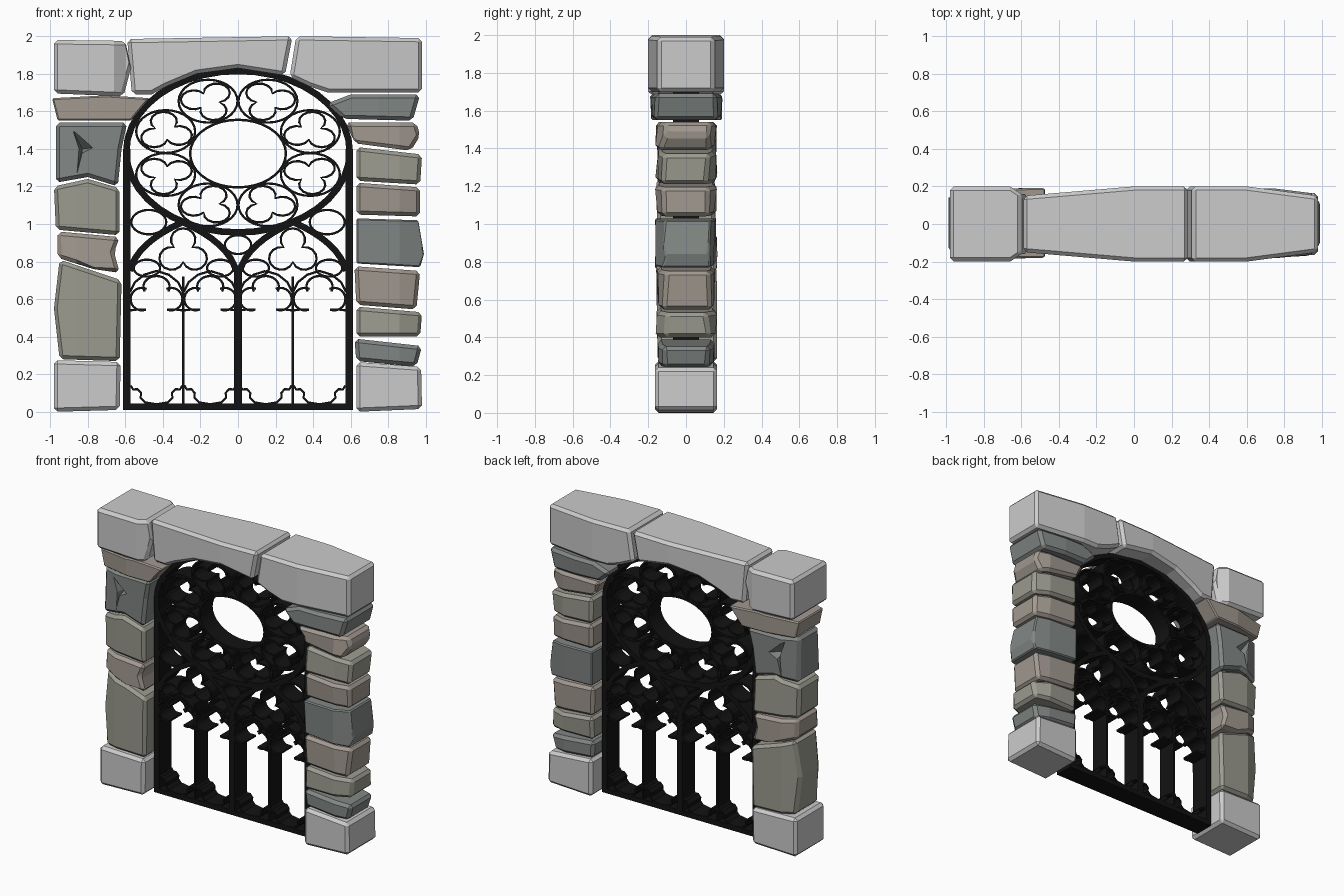
import bpy, bmesh, random
from math import sin, cos, pi, asin, radians
from mathutils import Vector

if "Cube" in bpy.data.objects:
    bpy.data.objects.remove(bpy.data.objects["Cube"])

random.seed(4)


def material(name, rgb):
    m = bpy.data.materials.new(name)
    m.diffuse_color = (*rgb, 1)
    m.use_nodes = True
    m.node_tree.nodes["Principled BSDF"].inputs["Base Color"].default_value = m.diffuse_color
    return m


IRON = material("black_iron", (0.006, 0.006, 0.006))
BEIGE = material("beige_stone", (0.36, 0.32, 0.28))
OLIVE = material("olive_stone", (0.33, 0.33, 0.28))
SLATE = material("slate_stone", (0.22, 0.24, 0.23))


def finish(name, bm, mat=None):
    bmesh.ops.recalc_face_normals(bm, faces=bm.faces)
    me = bpy.data.meshes.new(name)
    bm.to_mesh(me)
    bm.free()
    ob = bpy.data.objects.new(name, me)
    bpy.context.collection.objects.link(ob)
    if mat:
        me.materials.append(mat)
    return ob


# ---------- stones: outline in x-z, half depth varying along x ----------
def depth_at(x, profile):
    if x <= profile[0][0]:
        return profile[0][1]
    for (xa, da), (xb, db) in zip(profile, profile[1:]):
        if x <= xb:
            return da + (db - da) * (x - xa) / (xb - xa)
    return profile[-1][1]


def stone(name, pts, profile, mat=None, rough=0.0, bevel=0.02):
    bm = bmesh.new()
    rings = [[bm.verts.new((x, y, z)) for x, z in pts] for y in (-1, 1)]
    n = len(pts)
    bm.faces.new(rings[0])
    bm.faces.new(rings[1][::-1])
    for i in range(n):
        j = (i + 1) % n
        bm.faces.new((rings[0][i], rings[1][i], rings[1][j], rings[0][j]))
    for x, _ in profile:
        bmesh.ops.bisect_plane(bm, geom=bm.verts[:] + bm.edges[:] + bm.faces[:],
                               plane_co=(x, 0, 0), plane_no=(1, 0, 0), dist=1e-4)
    for v in bm.verts:
        v.co.y *= depth_at(v.co.x, profile) + random.uniform(-rough, rough)
    ob = finish(name, bm, mat)
    mod = ob.modifiers.new("chamfer", 'BEVEL')
    mod.width, mod.segments = bevel, 1
    mod.limit_method, mod.angle_limit = 'ANGLE', radians(35)
    return ob


COLUMN = [(-.98, .115), (-.86, .155), (.86, .155), (.98, .115)]
CAP = [(-.98, .14), (-.75, .185), (.75, .185), (.98, .16)]
FLAT = [(0, .165)]

# Left column, bottom to top
stone("base_left", [(-.98, 0), (-.63, .01), (-.625, .265), (-.98, .275)], FLAT)
left = [
    (OLIVE, [(-.95, .28), (-.63, .27), (-.62, .70), (-.77, .75), (-.95, .81), (-.98, .55)]),
    (BEIGE, [(-.96, .82), (-.77, .76), (-.63, .74), (-.66, .85), (-.63, .93), (-.96, .96)]),
    (OLIVE, [(-.97, .97), (-.63, .94), (-.63, 1.19), (-.80, 1.24), (-.98, 1.20)]),
    (SLATE, [(-.97, 1.22), (-.80, 1.25), (-.64, 1.20), (-.62, 1.40), (-.59, 1.54), (-.97, 1.54)]),
]
stones = [stone(f"left_stone_{i + 1}", p, COLUMN, m, .012) for i, (m, p) in enumerate(left)]
stone("left_cap_stone", [(-.96, 1.55), (-.57, 1.55), (-.47, 1.67), (-.7, 1.685), (-.99, 1.67)], CAP, BEIGE, .008)

# Right column, bottom to top
stone("base_right", [(.63, 0), (.98, .015), (.975, .24), (.63, .265)], FLAT)
right = [
    (SLATE, [(.63, .27), (.95, .24), (.98, .35), (.62, .39)]),
    (OLIVE, [(.63, .40), (.97, .40), (.98, .53), (.63, .56)]),
    (BEIGE, [(.63, .57), (.95, .545), (.97, .75), (.62, .775)]),
    (SLATE, [(.63, .79), (.97, .77), (.99, .84), (.96, 1.02), (.63, 1.03)]),
    (BEIGE, [(.63, 1.05), (.97, 1.04), (.97, 1.195), (.63, 1.22)]),
    (OLIVE, [(.63, 1.23), (.97, 1.21), (.98, 1.37), (.63, 1.41)]),
    (BEIGE, [(.62, 1.43), (.92, 1.39), (.97, 1.47), (.95, 1.54), (.57, 1.54), (.61, 1.46)]),
]
for i, (m, p) in enumerate(right):
    stone(f"right_stone_{i + 1}", p, COLUMN, m, .012)
stone("right_cap_stone", [(.56, 1.56), (.93, 1.55), (.97, 1.69), (.6, 1.69), (.47, 1.64)], CAP, SLATE, .008)

# Chip in the slate stone, front and back
bm = bmesh.new()
for s in (-1, 1):
    rim = [bm.verts.new((x, s * .2, z)) for x, z in
           [(-.92, 1.58), (-.73, 1.41), (-.83, 1.36), (-.88, 1.16), (-.86, 1.4)]]
    tip = bm.verts.new((-.83, s * .08, 1.4))
    bm.faces.new(rim)
    for a, b in zip(rim, rim[1:] + rim[:1]):
        bm.faces.new((a, b, tip))
chip = finish("chip_cutter", bm)
chip.hide_render = True
chip.display_type = 'WIRE'
cut = stones[3].modifiers.new("chip", 'BOOLEAN')
cut.operation, cut.object, cut.solver = 'DIFFERENCE', chip, 'EXACT'


# Lintel stones; undersides follow the arch
def arch(x):
    return (x, 1.385 + .445 * (1 - (x / .61) ** 2) ** .5)


stone("lintel_left", [(-.98, 1.695), (-.61, 1.68), (-.57, 1.83), (-.60, 1.975), (-.98, 1.98)],
      [(-.66, .2), (-.60, .16)])
stone("lintel_middle", [(-.565, 1.69), (-.46, 1.69), arch(-.38), arch(-.22), arch(0), arch(.25),
                        (.29, 2.0), (-.59, 1.985)],
      [(-.59, .15), (0, .2)])
stone("lintel_right", [arch(.275), arch(.38), (.48, 1.70), (.98, 1.70), (.98, 1.99), (.31, 2.0)],
      [(.6, .2), (.98, .15)])


# ---------- tracery: flat ribbons with a rectangular section ----------
def ribbon(bm, pts, width, closed=False, half=.07):
    n = len(pts)
    P = [Vector(p) for p in pts]
    rings = []
    for i, p in enumerate(P):
        a = P[(i - 1) % n] if closed or i else p
        b = P[(i + 1) % n] if closed or i < n - 1 else p
        t = (b - a).normalized() * width / 2
        rings.append([bm.verts.new((p.x - s * t.y, y, p.y + s * t.x))
                      for s, y in ((-1, -half), (1, -half), (1, half), (-1, half))])
    for i in range(n if closed else n - 1):
        a, b = rings[i], rings[(i + 1) % n]
        for k in range(4):
            bm.faces.new((a[k], a[(k + 1) % 4], b[(k + 1) % 4], b[k]))
    if not closed:
        bm.faces.new(rings[0])
        bm.faces.new(rings[-1])


def arc(cx, cz, rx, rz, a0=0, a1=360, n=16):
    return [(cx + rx * cos(radians(a0 + (a1 - a0) * i / n)),
             cz + rz * sin(radians(a0 + (a1 - a0) * i / n))) for i in range(n + 1)]


def ellipse(bm, cx, cz, rx, rz, width, n=28):
    ribbon(bm, arc(cx, cz, rx, rz, n=n)[:-1], width, True)


def trefoil(bm, cx, cz, rx, rz, turn, a=.49, r=.45):
    phi = pi / 3 + asin(a * sin(pi / 3) / r)
    pts = []
    for k in range(3):
        t = turn + k * 2 * pi / 3
        for i in range(10):
            u = t - phi + 2 * phi * i / 10
            pts.append((cx + rx * (a * cos(t) + r * cos(u)), cz + rz * (a * sin(t) + r * sin(u))))
    ribbon(bm, pts, .012, True)


# Outer frame, centre mullion and the two big pointed arches
bm = bmesh.new()
for x in (-.593, .593):
    ribbon(bm, [(x, .01), (x, 1.40)], .04)
ribbon(bm, [(-.61, .027), (.61, .027)], .034)
ribbon(bm, [(0, .03), (0, .78)], .045)
for s in (-1, 1):
    for x0, x1 in ((.575, .54), (.01, .05)):
        q = [((1 - t) ** 2 * x0 + 2 * t * (1 - t) * x1 + t * t * .295,
              (1 - t) ** 2 * .75 + 2 * t * (1 - t) * .90 + t * t * 1.01) for t in [i / 8 for i in range(9)]]
        ribbon(bm, [(s * x, z) for x, z in q], .034)
ellipse(bm, 0, 1.385, .595, .43, .035, 40)
finish("window_frame", bm, IRON)

# Rose window: open centre and eight trefoil roundels
bm = bmesh.new()
ellipse(bm, 0, 1.375, .255, .18, .013, 36)
for k in range(8):
    t = pi / 8 + k * pi / 4
    cx, cz = .417 * cos(t), 1.378 + .299 * sin(t)
    ellipse(bm, cx, cz, .157, .114, .012)
    trefoil(bm, cx, cz, .155, .112, t + pi)
finish("rose_tracery", bm, IRON)

# Small roundels and trefoils in the two arches
bm = bmesh.new()
ellipse(bm, 0, .89, .07, .05, .012)
for s in (-1, 1):
    ellipse(bm, s * .475, 1.01, .093, .065, .012)
    trefoil(bm, s * .292, .85, .145, .135, pi / 2)
    for x in (.485, .095):
        ellipse(bm, s * x, .765, .07, .045, .012)
finish("arch_tracery", bm, IRON)

# Four lancets with foiled heads and feet
bm = bmesh.new()
for s in (-1, 1):
    ribbon(bm, [(s * .292, .03), (s * .292, .72)], .014)
for xc in (-.434, -.148, .148, .434):
    ribbon(bm, arc(xc, .665, .07, .058, -25, 205), .012)
    for s in (-1, 1):
        ribbon(bm, [(xc + s * (x), z) for x, z in arc(.078, .6, .06, .06, 115, -110)], .012)
        ribbon(bm, [(xc + s * x, z) for x, z in [(.14, .54), (.10, .545), (.055, .545)]], .012)
        ribbon(bm, [(xc + s * x, z) for x, z in [(.14, .64), (.115, .69), (.065, .73), (0, .75)]], .012)
        ribbon(bm, [(xc + s * x, z) for x, z in
                    [(.138, .14), (.125, .12), (.10, .12), (.082, .10), (.085, .075), (.06, .05), (0, .04)]], .012)
finish("lancet_tracery", bm, IRON)
